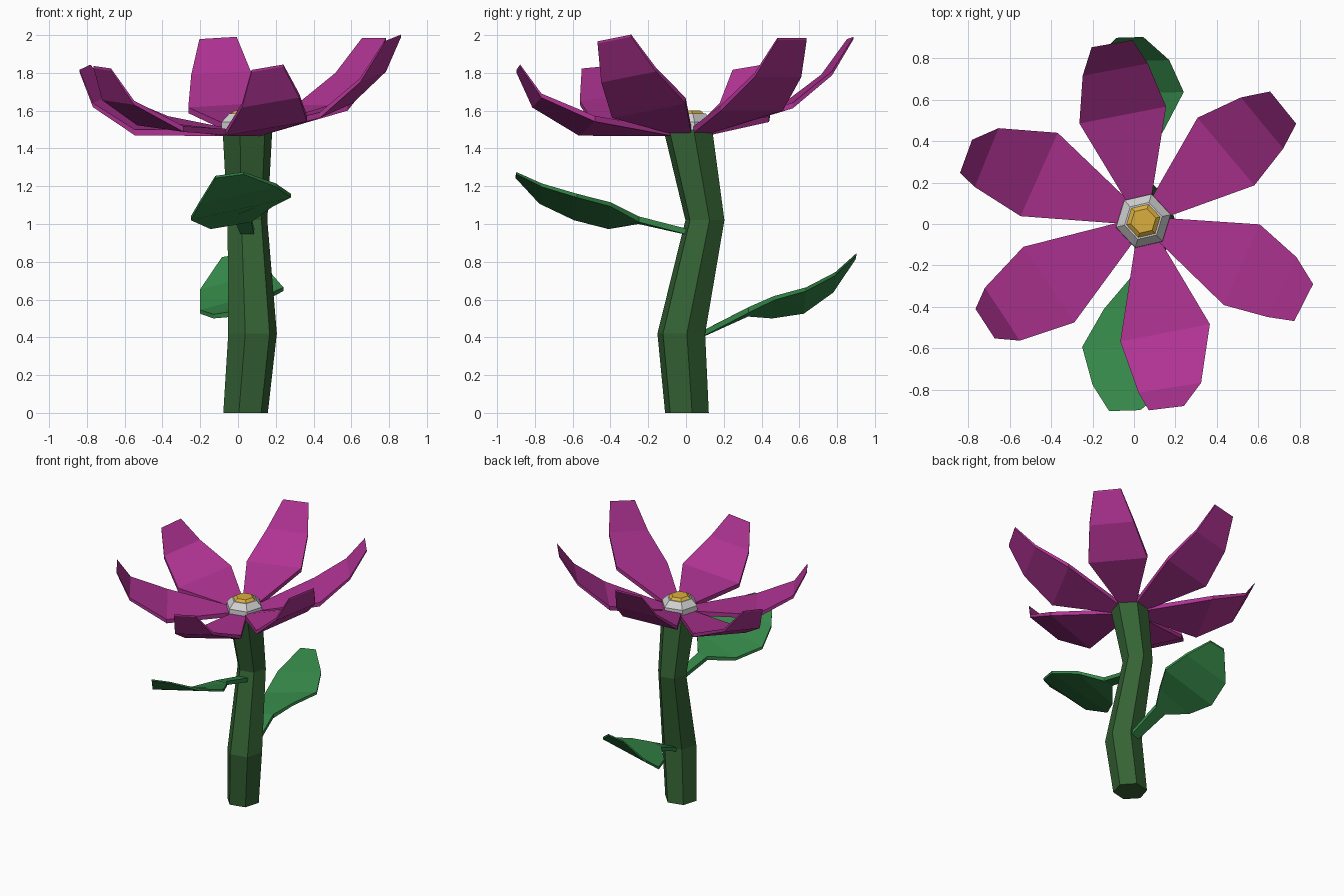
import bpy, bmesh, math
from mathutils import Vector

if "Cube" in bpy.data.objects:
    bpy.data.objects.remove(bpy.data.objects["Cube"])


def material(name, rgb):
    m = bpy.data.materials.new(name)
    m.diffuse_color = (*rgb, 1)
    m.use_nodes = True
    m.node_tree.nodes["Principled BSDF"].inputs["Base Color"].default_value = m.diffuse_color
    return m


STEM = material("stem_green", (0.035, 0.125, 0.035))
LEAF = material("leaf_green", (0.035, 0.24, 0.065))
PETAL = material("petal_magenta", (0.43, 0.033, 0.29))
WHITE = material("disc_white", (0.65, 0.65, 0.65))
YELLOW = material("disc_yellow", (0.70, 0.43, 0.05))


def loft(name, rings, mat):
    """Skin a list of equal-length point rings and cap both ends."""
    bm = bmesh.new()
    rows = [[bm.verts.new(p) for p in ring] for ring in rings]
    n = len(rows[0])
    for a, b in zip(rows, rows[1:]):
        for i in range(n):
            j = (i + 1) % n
            bm.faces.new((a[i], a[j], b[j], b[i]))
    bm.faces.new(rows[0])
    bm.faces.new(rows[-1])
    bmesh.ops.recalc_face_normals(bm, faces=bm.faces)
    me = bpy.data.meshes.new(name)
    bm.to_mesh(me)
    bm.free()
    me.materials.append(mat)
    ob = bpy.data.objects.new(name, me)
    bpy.context.collection.objects.link(ob)
    return ob


def hexagon(x, y, z, r, turn=13):
    return [(x + r * math.cos(math.radians(turn + 60 * i)),
             y + r * math.sin(math.radians(turn + 60 * i)), z) for i in range(6)]


def strip(c, side, thick):
    """Thin four-cornered section centred on c."""
    c, side, down = Vector(c), Vector(side), Vector((0, 0, -thick))
    return [c - side, c + side, c + side + down, c - side + down]


# Bent hexagonal stem
loft("stem", [hexagon(0.04, 0.005, 0, 0.121),
              hexagon(0.077, -0.025, 0.42, 0.132),
              hexagon(0.05, 0.10, 1.02, 0.108),
              hexagon(0.05, 0.01, 1.50, 0.135)], STEM)

# Flower centre: sloped white ring with a yellow button
CX, CY = 0.045, 0.015
loft("disc_ring", [hexagon(CX, CY, 1.49, 0.137),
                   hexagon(CX, CY, 1.54, 0.135),
                   hexagon(CX, CY, 1.585, 0.093)], WHITE)
loft("disc_button", [hexagon(CX, CY, 1.58, 0.09),
                     hexagon(CX, CY, 1.602, 0.062)], YELLOW)

# Petals: (radius, half width, height) rows for raised and lowered petals
RAISED = [(0.09, 0.055, 1.51), (0.52, 0.213, 1.63), (0.742, 0.16, 1.80), (0.868, 0.10, 1.985)]
LOWERED = [(0.09, 0.055, 1.50), (0.55, 0.22, 1.535), (0.815, 0.153, 1.665), (0.91, 0.085, 1.83)]
# angle, angle at the tip, rows, sideways tilt
petals = [(101, 100, RAISED, -0.06), (40, 39, RAISED, 0.0), (-24, -27, RAISED, 0.18),
          (-79, -83, LOWERED, 0.17), (214, 213, LOWERED, -0.08), (156, 160, LOWERED, -0.16)]
for k, (a0, a1, rows, tilt) in enumerate(petals):
    rings = []
    for i, (r, w, z) in enumerate(rows):
        a = math.radians(a0 + (a1 - a0) * max(0, i - 1) / 2)
        side = (-w * math.sin(a), w * math.cos(a), w * tilt if i else 0)
        rings.append(strip((CX + r * math.cos(a), CY + r * math.sin(a), z), side,
                           (0.035, 0.03, 0.022, 0.012)[i]))
    loft(f"petal_{k + 1}", rings, PETAL)

# Leaves: centre line from stalk to tip, with half width and side rise
front_leaf = [(0.055, 0.06, 0.96, 0.035, 0), (0.03, -0.25, 1.035, 0.04, 0.005),
              (0.02, -0.405, 1.055, 0.165, 0.06), (0.015, -0.585, 1.10, 0.265, 0.06),
              (0.0, -0.77, 1.17, 0.20, 0.045), (-0.045, -0.90, 1.265, 0.075, 0.01)]
back_leaf = [(0.07, 0.04, 0.41, 0.035, 0), (0.03, 0.33, 0.55, 0.045, 0.01),
             (0.01, 0.46, 0.57, 0.14, 0.048), (0.02, 0.63, 0.605, 0.22, 0.06),
             (-0.015, 0.785, 0.70, 0.185, 0.045), (-0.02, 0.90, 0.835, 0.065, 0.01)]
for name, rows in (("front_leaf", front_leaf), ("back_leaf", back_leaf)):
    loft(name, [strip((x, y, z), (w, 0.03 * w, rise), t) for (x, y, z, w, rise), t
                in zip(rows, (0.03, 0.03, 0.022, 0.02, 0.018, 0.012))], LEAF)
